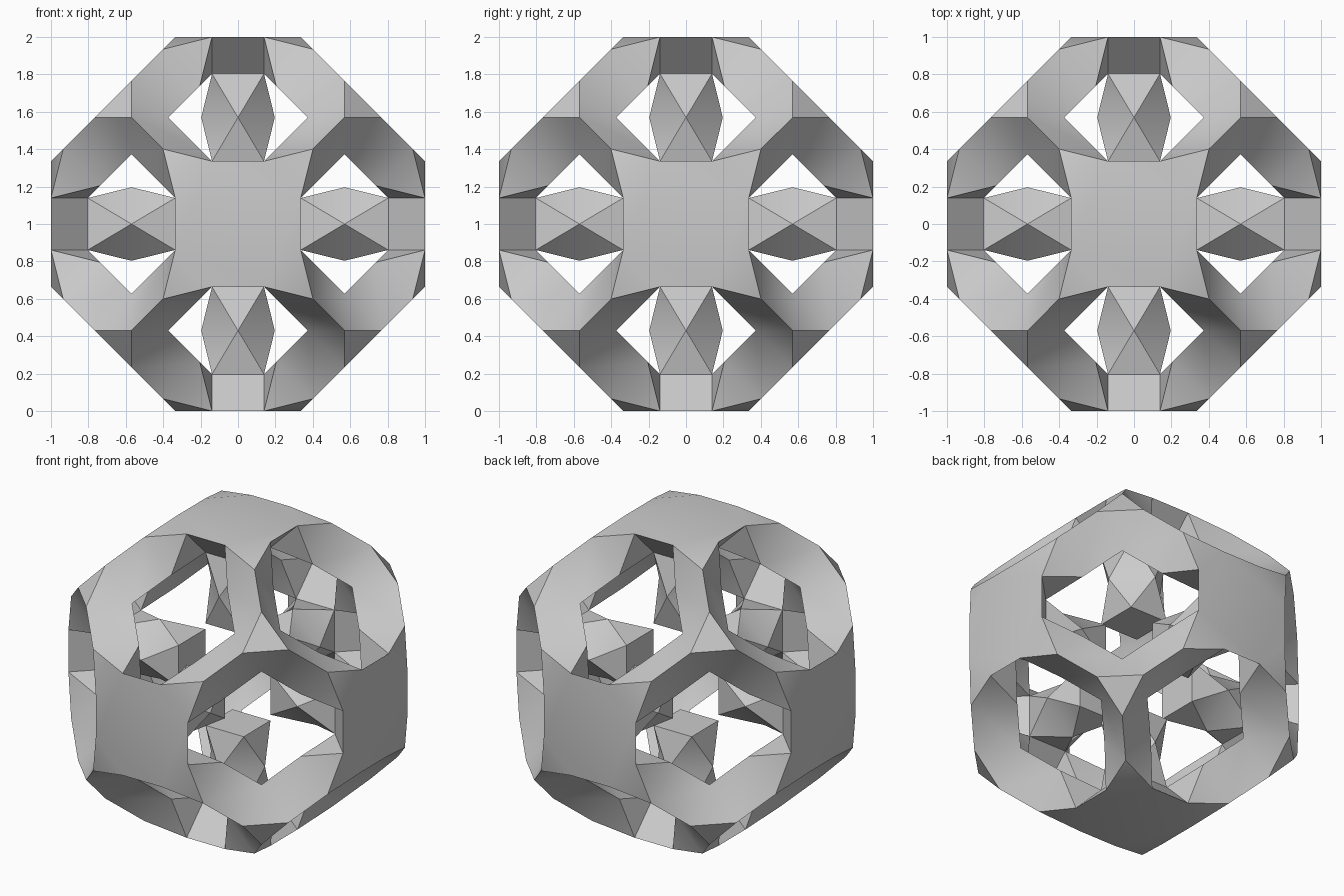
import bpy
import bmesh
import math
from mathutils import Matrix, Vector

cube = bpy.data.objects.get("Cube")
if cube:
    bpy.data.objects.remove(cube, do_unlink=True)

# Every edge has the same length; the levels of the spokes follow from it
ROOT = math.sqrt(2)
STEP = 2 ** -0.25                                # square antiprism height
EDGE = 1 / ((1 + ROOT) / 2 + 2 * STEP + 1 / ROOT)
HALF = EDGE / 2
R = EDGE / ROOT
INNER = HALF * (1 + ROOT)                        # inner end of a spoke
MID = INNER + EDGE * STEP                        # waist of a spoke
NECK = MID + EDGE * STEP                         # where the spoke flares out

bm = bmesh.new()


def add_faces(faces, matrix):
    for face in faces:
        bm.faces.new([bm.verts.new(matrix @ Vector(p)) for p in face])


def ring(z, turn):
    """Square ring of corners around the spoke."""
    angles = [math.radians(90 * k + turn) for k in range(4)]
    return [Vector((R * math.cos(a), R * math.sin(a), z)) for a in angles]


def spoke():
    """Twisted spoke with a square inner cap and a flared octagonal pad."""
    low, waist, neck = ring(INNER, 45), ring(MID, 0), ring(NECK, 45)
    faces = [low]
    pad = []
    for k in range(4):
        n = (k + 1) % 4
        for square in (low, neck):
            faces.append((square[k], square[n], waist[n]))
            faces.append((square[k], waist[k], waist[n]))
        # flared wall between the neck and the pad
        out = Vector((0, R, EDGE / ROOT))
        out.rotate(Matrix.Rotation(math.radians(90 * k), 3, 'Z'))
        a, b = neck[k] + out, neck[n] + out
        faces.append((neck[k], neck[n], b, a))
        pad += [a, b]
    faces.append(pad)
    return faces


def strut():
    """Octahedral knuckle and triangular bar leading to a corner."""
    base = [Vector((HALF, HALF, NECK)), Vector((INNER, HALF, 1)),
            Vector((HALF, INNER, 1))]
    middle = sum(base, Vector()) / 3 + Vector((1, 1, -1)) * EDGE * ROOT / 6
    far = [2 * middle - p for p in base]
    centre = Vector((MID, MID, MID))
    ends = [centre + Vector(v) * R for v in ((0, 0, 1), (-1, 0, 0), (0, -1, 0))]
    faces = []
    for k in range(3):
        i, j = (k + 1) % 3, (k + 2) % 3
        faces.append((base[i], base[j], far[k]))
        faces.append((far[i], far[j], base[k]))
        faces.append((far[i], far[j], ends[j], ends[i]))
    return faces


def corner():
    """Free faces of the octahedral corner joint."""
    centre = Vector((MID, MID, MID))
    axes = [Vector((R, 0, 0)), Vector((0, R, 0)), Vector((0, 0, R))]
    faces = [[centre + v for v in axes], [centre - v for v in axes]]
    for k in range(3):
        i, j = (k + 1) % 3, (k + 2) % 3
        faces.append((centre + axes[i], centre + axes[j], centre - axes[k]))
    return faces


# Six spokes, each with four struts
turns = [Matrix.Rotation(math.radians(90 * k), 4, 'X') for k in range(4)]
turns += [Matrix.Rotation(math.radians(a), 4, 'Y') for a in (90, -90)]
for turn in turns:
    add_faces(spoke(), turn)
    for k in range(4):
        add_faces(strut(), turn @ Matrix.Rotation(math.radians(90 * k), 4, 'Z'))

# Eight mirrored corner joints
for x in (1, -1):
    for y in (1, -1):
        for z in (1, -1):
            add_faces(corner(), Matrix.Diagonal((x, y, z, 1)))

# Weld into one closed surface standing on the ground
bmesh.ops.remove_doubles(bm, verts=bm.verts, dist=0.001)
bmesh.ops.recalc_face_normals(bm, faces=bm.faces)
bmesh.ops.translate(bm, verts=bm.verts, vec=(0, 0, 1))

mesh = bpy.data.meshes.new("open_frame")
bm.to_mesh(mesh)
bm.free()
frame = bpy.data.objects.new("open_frame", mesh)
bpy.context.collection.objects.link(frame)

# Plain grey material
grey = bpy.data.materials.new("light_grey")
grey.use_nodes = True
colour = (0.6, 0.6, 0.6, 1)
grey.diffuse_color = colour
grey.node_tree.nodes["Principled BSDF"].inputs["Base Color"].default_value = colour
mesh.materials.append(grey)

# Soft shading across shallow folds only
bpy.ops.object.select_all(action='DESELECT')
frame.select_set(True)
bpy.context.view_layer.objects.active = frame
bpy.ops.object.shade_smooth_by_angle(angle=math.radians(30))
